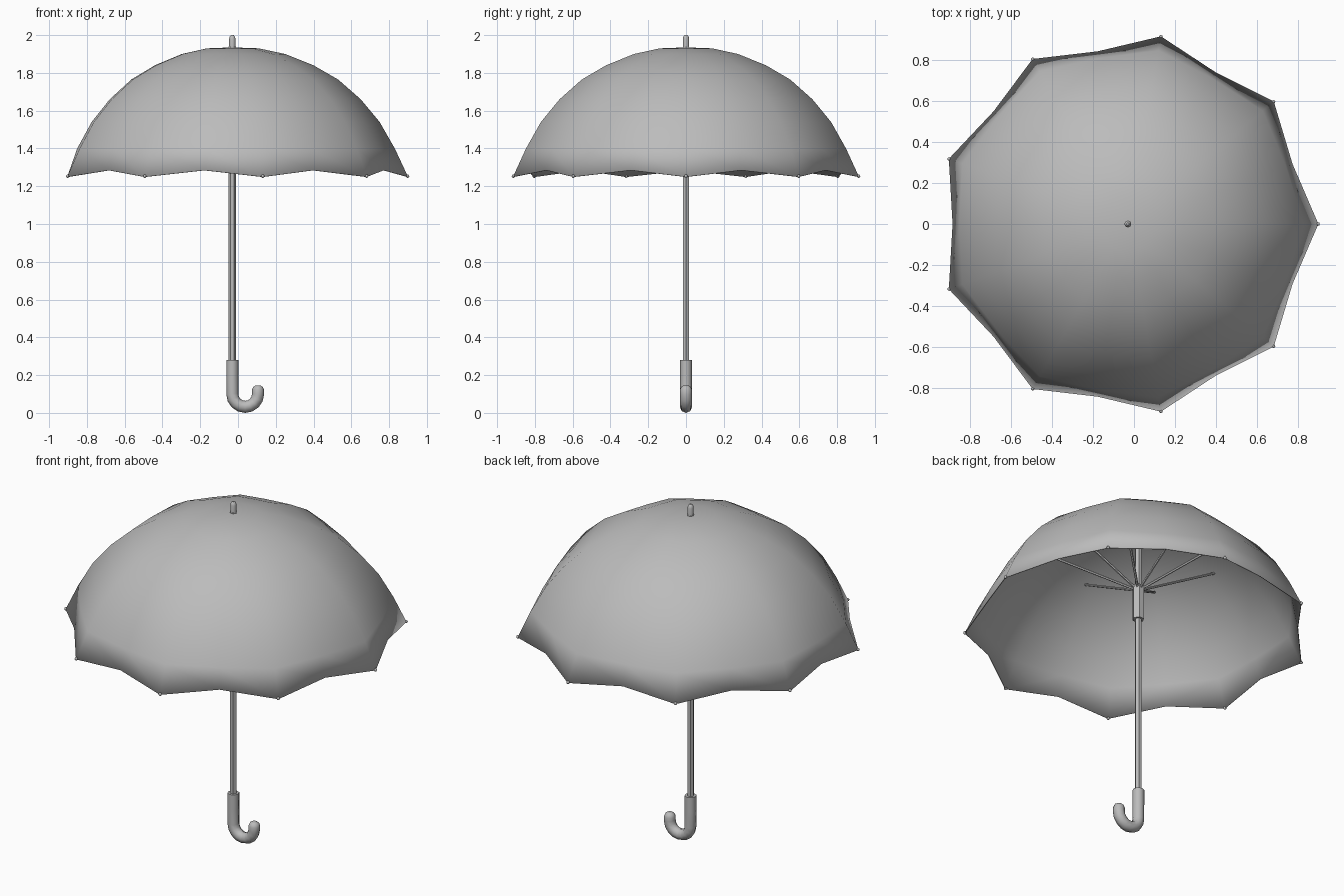
import bpy, bmesh, math
from mathutils import Vector

if "Cube" in bpy.data.objects:
    bpy.data.objects.remove(bpy.data.objects["Cube"], do_unlink=True)

AXIS = -0.03      # x position of the shaft
RIBS = 9
STRUTS = 8

grey = bpy.data.materials.new("plain grey")
grey.use_nodes = True
grey.diffuse_color = (0.5, 0.5, 0.5, 1)
grey.node_tree.nodes["Principled BSDF"].inputs["Base Color"].default_value = (0.5, 0.5, 0.5, 1)


def add_object(name, mesh, angle=None):
    obj = bpy.data.objects.new(name, mesh)
    bpy.context.collection.objects.link(obj)
    mesh.materials.clear()
    mesh.materials.append(grey)
    for o in bpy.context.selected_objects:
        o.select_set(False)
    obj.select_set(True)
    bpy.context.view_layer.objects.active = obj
    if angle is None:
        bpy.ops.object.shade_smooth()
    else:
        bpy.ops.object.shade_smooth_by_angle(angle=math.radians(angle))
    return obj


def polar(r, a, z):
    return Vector((AXIS + r * math.cos(a), r * math.sin(a), z))


def tube(name, points, radius, sides_res=2, scales=None):
    """Round bar swept along points, turned into a mesh."""
    curve = bpy.data.curves.new(name, 'CURVE')
    curve.dimensions = '3D'
    curve.bevel_depth = radius
    curve.bevel_resolution = sides_res
    curve.use_fill_caps = True
    spline = curve.splines.new('POLY')
    spline.points.add(len(points) - 1)
    for i, p in enumerate(points):
        spline.points[i].co = (*p, 1)
        spline.points[i].radius = scales[i] if scales else 1
    temp = bpy.data.objects.new(name + "_path", curve)
    bpy.context.collection.objects.link(temp)
    bpy.context.view_layer.update()
    graph = bpy.context.evaluated_depsgraph_get()
    mesh = bpy.data.meshes.new_from_object(temp.evaluated_get(graph))
    bpy.data.objects.remove(temp, do_unlink=True)
    return add_object(name, mesh, 50)


# Canopy: nine ribs with flatter panels between them and a scalloped hem
profile = [(0.14, 1.93), (0.28, 1.9), (0.43, 1.84), (0.56, 1.765),
           (0.68, 1.66), (0.78, 1.54), (0.86, 1.4), (0.93, 1.25)]
bm = bmesh.new()
top = bm.verts.new(polar(0, 0, 1.935))
count = RIBS * 2
previous = None
for level, (r, z) in enumerate(profile):
    hem = level == len(profile) - 1
    ring = []
    for i in range(count):
        a = math.tau * i / count
        if i % 2 == 0:
            ring.append(bm.verts.new(polar(r, a, z)))
        elif hem:
            ring.append(bm.verts.new(polar(r * 0.92, a, z + 0.035)))
        else:
            ring.append(bm.verts.new(polar(r * 0.955, a, z)))
    for i in range(count):
        j = (i + 1) % count
        if previous:
            bm.faces.new((previous[i], ring[i], ring[j], previous[j]))
        else:
            bm.faces.new((top, ring[i], ring[j]))
    previous = ring
canopy_mesh = bpy.data.meshes.new("canopy")
bm.to_mesh(canopy_mesh)
bm.free()
canopy = add_object("canopy", canopy_mesh)
shell = canopy.modifiers.new("cloth thickness", 'SOLIDIFY')
shell.thickness = 0.004
shell.offset = -1

# Small balls on the rib tips
bm = bmesh.new()
for i in range(RIBS):
    ball = bmesh.ops.create_uvsphere(bm, u_segments=8, v_segments=6, radius=0.009)
    bmesh.ops.translate(bm, verts=ball["verts"],
                        vec=polar(0.928, math.tau * i / RIBS, 1.253))
tips = bpy.data.meshes.new("rib_tips")
bm.to_mesh(tips)
bm.free()
add_object("rib_tips", tips)

# Shaft, ferrule and sliding sleeve
tube("shaft", [polar(0, 0, 0.26), polar(0, 0, 1.94)], 0.019, 1)
tube("ferrule", [polar(0, 0, z) for z in (1.92, 1.98, 1.993, 2.0)],
     0.017, 2, (1, 1, 0.8, 0.4))
tube("sleeve", [polar(0, 0, 1.335), polar(0, 0, 1.54)], 0.032, 1)

# Struts from the sleeve up to the canopy
for i in range(STRUTS):
    a = math.radians(-5) + math.tau * i / STRUTS
    tube(f"strut_{i + 1}", [polar(0.02, a, 1.525), polar(0.495, a, 1.785)], 0.007, 1)

# Hooked handle
HOOK = 0.068
path = [polar(0, 0, 0.28), polar(0, 0, 0.19)]
for i in range(9):
    a = math.pi + math.pi * i / 8
    path.append(Vector((AXIS + HOOK + HOOK * math.cos(a), 0, 0.1 + HOOK * math.sin(a))))
end = path[-1]
path += [end + Vector((0, 0, h)) for h in (0.022, 0.037, 0.045)]
tube("handle", path, 0.032, 2, [1] * (len(path) - 2) + [0.8, 0.4])
